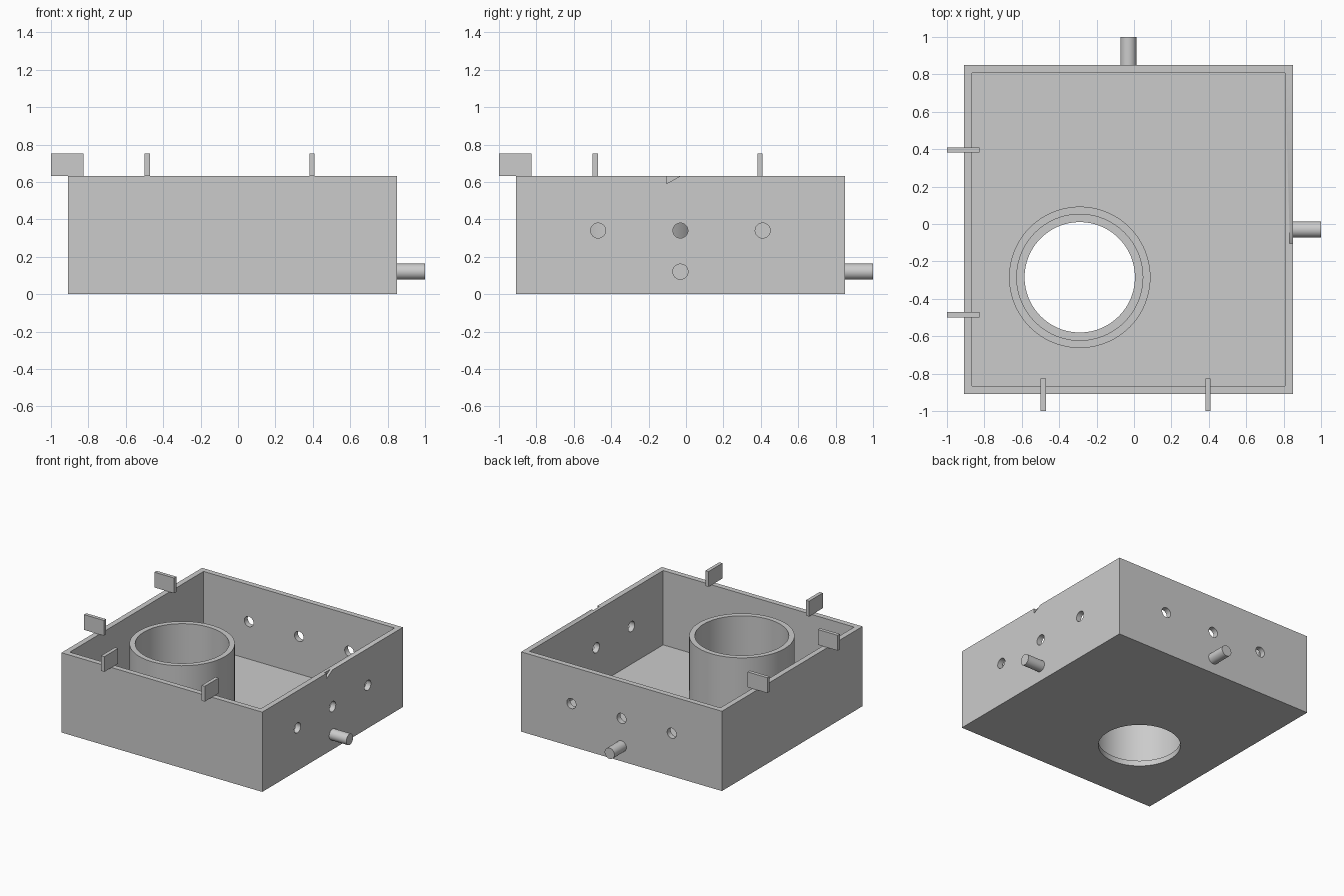
import bpy
import math
from mathutils import Vector

cube = bpy.data.objects.get("Cube")
if cube:
    bpy.data.objects.remove(cube, do_unlink=True)

# Single plain material
grey = bpy.data.materials.new("plain_grey")
grey.use_nodes = True
GREY = (0.6, 0.6, 0.6, 1)
grey.diffuse_color = GREY
grey.node_tree.nodes["Principled BSDF"].inputs["Base Color"].default_value = GREY

LOW, HIGH = -0.91, 0.85       # outer wall limits in x and y
WALL, FLOOR, TOP = 0.043, 0.043, 0.632
MID = (LOW + HIGH) / 2
TUBE = (-0.29, -0.285)


def finish(obj, name):
    obj.name = name
    obj.data.materials.clear()
    obj.data.materials.append(grey)
    return obj


def box(name, lo, hi):
    lo, hi = Vector(lo), Vector(hi)
    bpy.ops.mesh.primitive_cube_add(size=1, location=(lo + hi) / 2)
    obj = bpy.context.object
    obj.scale = hi - lo
    bpy.ops.object.transform_apply(location=False, rotation=False, scale=True)
    return finish(obj, name)


def cylinder(name, start, end, radius, sides=48):
    start, end = Vector(start), Vector(end)
    axis = end - start
    bpy.ops.mesh.primitive_cylinder_add(
        vertices=sides, radius=radius, depth=axis.length, location=(start + end) / 2,
        rotation=axis.to_track_quat('Z', 'Y').to_euler())
    return finish(bpy.context.object, name)


def cut(obj, cutter):
    cutter.hide_render = True
    mod = obj.modifiers.new("cut", 'BOOLEAN')
    mod.operation, mod.solver, mod.object = 'DIFFERENCE', 'EXACT', cutter
    bpy.context.view_layer.objects.active = obj
    bpy.ops.object.modifier_apply(modifier=mod.name)
    bpy.data.objects.remove(cutter, do_unlink=True)


def smooth(obj):
    bpy.ops.object.select_all(action='DESELECT')
    obj.select_set(True)
    bpy.context.view_layer.objects.active = obj
    bpy.ops.object.shade_smooth_by_angle(angle=math.radians(30))


# Open tray with a round opening in its floor
tray = box("tray", (LOW, LOW, 0), (HIGH, HIGH, TOP))
cut(tray, box("cavity", (LOW + WALL, LOW + WALL, FLOOR), (HIGH - WALL, HIGH - WALL, 1)))
cut(tray, cylinder("floor_opening", (*TUBE, -0.1), (*TUBE, 0.2), 0.295, 96))

# Three round holes through the left wall and the back wall
for offset in (-0.44, 0, 0.44):
    p = MID + offset
    cut(tray, cylinder("hole", (HIGH - 0.1, p, 0.34), (HIGH + 0.1, p, 0.34), 0.04))
    cut(tray, cylinder("hole", (p, HIGH - 0.1, 0.34), (p, HIGH + 0.1, 0.34), 0.04))

# Small wedge notch in the outer edge of the left rim
wedge = bpy.data.meshes.new("wedge")
profile = [(-0.105, 0.59), (-0.03, TOP), (-0.03, 0.7), (-0.105, 0.7)]
verts = [(x, y, z) for x in (HIGH - 0.018, HIGH + 0.05) for y, z in profile]
sides = [(i, (i + 1) % 4, (i + 1) % 4 + 4, i + 4) for i in range(4)]
wedge.from_pydata(verts, [], [(3, 2, 1, 0), (4, 5, 6, 7)] + sides)
notch = bpy.data.objects.new("notch", wedge)
bpy.context.collection.objects.link(notch)
cut(tray, finish(notch, "notch"))
smooth(tray)

# Upright tube standing around the floor opening
tube = cylinder("tube", (*TUBE, FLOOR), (*TUBE, TOP), 0.378, 96)
cut(tube, cylinder("bore", (*TUBE, -0.1), (*TUBE, 1), 0.337, 96))
smooth(tube)

# Pegs low on the left and back walls
smooth(cylinder("left_peg", (HIGH, MID, 0.12), (1, MID, 0.12), 0.043))
smooth(cylinder("back_peg", (MID, HIGH, 0.12), (MID, 1, 0.12), 0.043))

# Thin tabs standing across the right and front rims
for label, p in (("a", -0.485), ("b", 0.395)):
    box("right_tab_" + label, (-1, p - 0.014, TOP), (-0.827, p + 0.014, 0.753))
    box("front_tab_" + label, (p - 0.014, -1, TOP), (p + 0.014, -0.827, 0.753))
